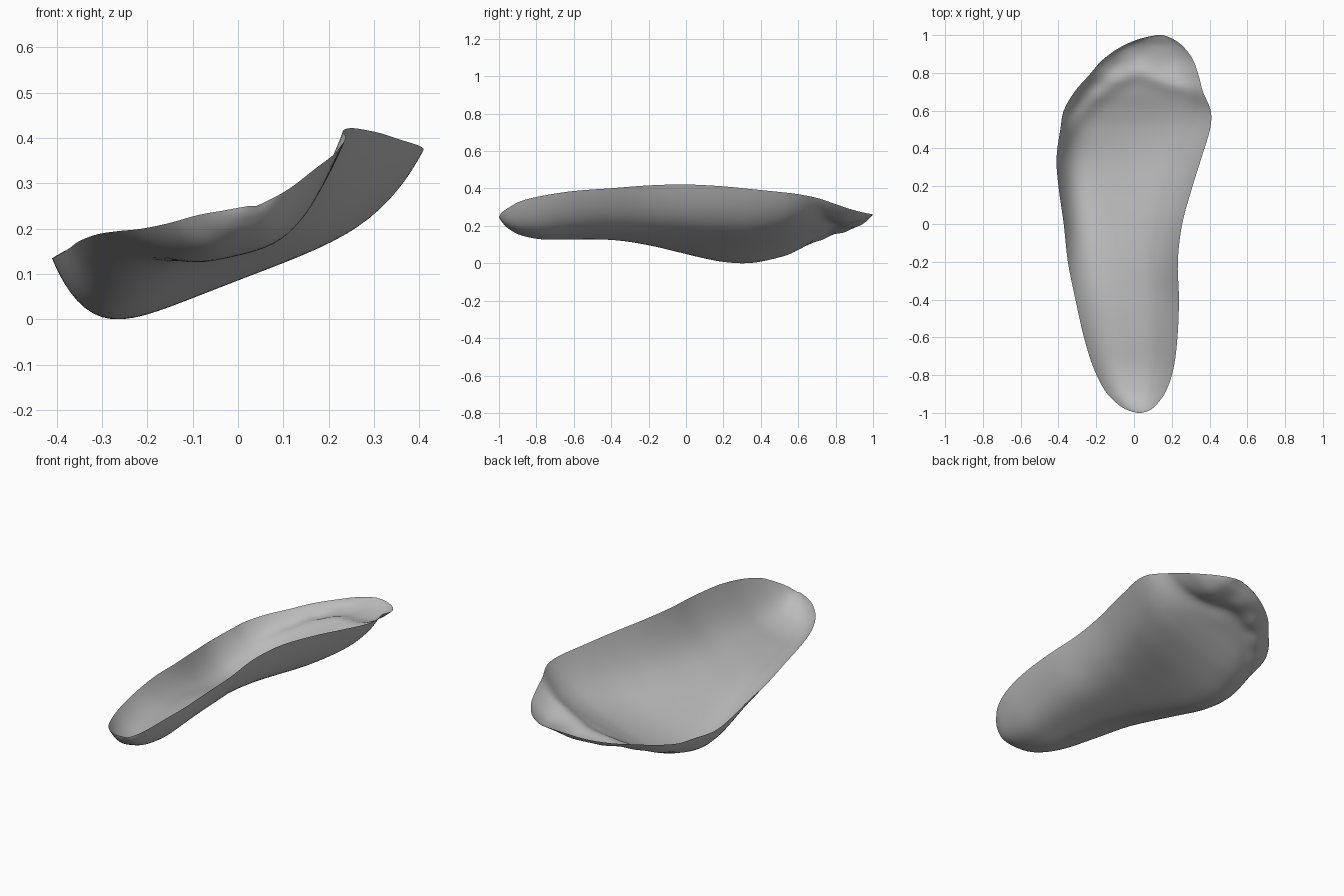
import bpy, bmesh, math
from mathutils import Vector

if "Cube" in bpy.data.objects:
    bpy.data.objects.remove(bpy.data.objects["Cube"])

# Cross-sections heel to toe: y, left x, right x, left rim z, right rim z, cup depth
SECTIONS = [
    (-1.0, .02, .04, .25, .25, 0), (-.985, -.035, .085, .24, .272, .032),
    (-.95, -.09, .125, .23, .297, .073), (-.88, -.155, .172, .212, .334, .115),
    (-.76, -.215, .21, .2, .363, .141), (-.6, -.265, .23, .195, .387, .144),
    (-.4, -.31, .238, .188, .402, .146), (-.2, -.35, .232, .173, .417, .16),
    (0, -.372, .255, .157, .422, .18), (.2, -.4, .31, .14, .412, .193),
    (.35, -.41, .357, .135, .397, .19), (.5, -.39, .402, .147, .382, .166),
    (.6, -.372, .406, .155, .37, .135), (.7, -.315, .365, .17, .35, .093),
    (.78, -.245, .344, .185, .324, .06), (.87, -.165, .312, .204, .293, .042),
    (.94, -.065, .26, .225, .274, .026), (.98, .03, .205, .248, .266, .01),
    (1.0, .12, .155, .262, .262, 0),
]
# Crease between ball and toes, then toe pads: x, y, radius, depth
CREASE = [(-.4, .44), (-.3, .57), (-.2, .67), (-.1, .75), (-.03, .79), (.04, .8),
          (.1, .77), (.2, .735), (.36, .71)]
PADS = [(.22, .86, .085, .014), (.04, .9, .05, .008), (-.09, .83, .05, .009),
        (-.2, .745, .05, .009), (-.3, .645, .05, .009)]
STEPS, ACROSS = 5, 40


def spline(a, b, c, d, t):
    return [.5 * (2 * q + (r - p) * t + (2 * p - 5 * q + 4 * r - s) * t * t
                  + (3 * q - p - 3 * r + s) * t ** 3)
            for p, q, r, s in zip(a, b, c, d)]


def smooth(a, b, v):
    t = min(1, max(0, (v - a) / (b - a)))
    return t * t * (3 - 2 * t)


def crease_distance(p):
    best = 9
    for a, b in zip(CREASE, CREASE[1:]):
        a, b = Vector(a), Vector(b)
        t = max(0, min(1, (p - a).dot(b - a) / (b - a).length_squared))
        best = min(best, (p - a.lerp(b, t)).length)
    return best


def toe_relief(x, y):
    p = Vector((x, y))
    z = .014 * math.exp(-(crease_distance(p) / .042) ** 2)
    for px, py, r, depth in PADS:
        z -= depth * math.exp(-((x - px) ** 2 + (y - py) ** 2) / r ** 2)
    return z


# Sample the sections along a smooth curve
rows = []
last = len(SECTIONS) - 1
for i in range(last):
    pts = [SECTIONS[max(0, min(last, i + k))] for k in (-1, 0, 1, 2)]
    rows += [spline(*pts, k / STEPS) for k in range(STEPS)]
rows.append(SECTIONS[-1])

# Loft the open cupped sole
bm = bmesh.new()
grid = []
for y, xl, xr, zl, zr, depth in rows:
    power = 3.1 + 1.8 * smooth(-.5, .3, y)
    skew = .22 - .32 * smooth(-.4, .25, y)
    line = []
    for j in range(ACROSS + 1):
        u = -math.cos(math.pi * j / ACROSS)
        t = (u + 1) / 2
        x = xl + (xr - xl) * t
        cup = 1 - abs(u) ** power
        z = zl + (zr - zl) * t - depth * cup * (1 + skew * u)
        z += toe_relief(x, y) * min(1, 1.6 * (1 - u * u))
        line.append(bm.verts.new((x, y, z)))
    grid.append(line)
for a, b in zip(grid, grid[1:]):
    for j in range(ACROSS):
        bm.faces.new((a[j], a[j + 1], b[j + 1], b[j]))
bmesh.ops.remove_doubles(bm, verts=bm.verts, dist=.0005)
low = min(v.co.z for v in bm.verts)
for v in bm.verts:
    v.co.z -= low
for f in bm.faces:
    f.smooth = True

mesh = bpy.data.meshes.new("foot_sole")
bm.to_mesh(mesh)
bm.free()
sole = bpy.data.objects.new("foot_sole", mesh)
bpy.context.collection.objects.link(sole)

grey = bpy.data.materials.new("plain grey")
grey.diffuse_color = (.5, .5, .5, 1)
grey.use_nodes = True
grey.node_tree.nodes["Principled BSDF"].inputs["Base Color"].default_value = grey.diffuse_color
mesh.materials.append(grey)
